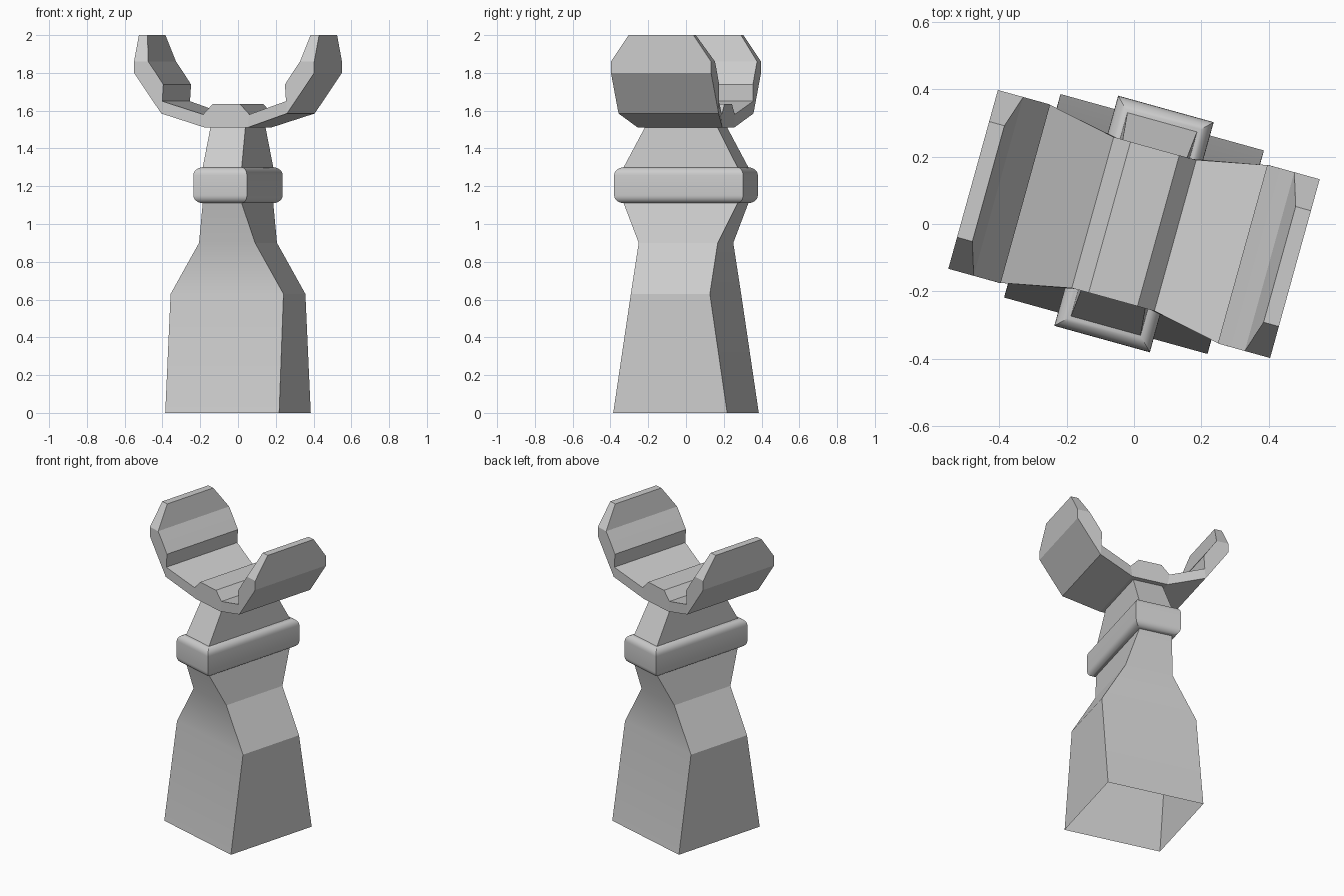
import bpy, bmesh, math

cube = bpy.data.objects.get("Cube")
if cube:
    bpy.data.objects.remove(cube, do_unlink=True)

TURN = math.radians(-15.5)

grey = bpy.data.materials.new("plain_grey")
grey.use_nodes = True
grey.diffuse_color = (0.6, 0.6, 0.6, 1)
bsdf = next(n for n in grey.node_tree.nodes if n.type == 'BSDF_PRINCIPLED')
bsdf.inputs["Base Color"].default_value = (0.6, 0.6, 0.6, 1)


def finish(name, bm, smooth_rule):
    """Make the object, with smooth faces by rule and sharp edges by angle."""
    bmesh.ops.recalc_face_normals(bm, faces=bm.faces)
    bm.normal_update()
    for f in bm.faces:
        f.smooth = smooth_rule(f.normal)
    for e in bm.edges:
        e.smooth = len(e.link_faces) == 2 and e.calc_face_angle() < math.radians(28)
    mesh = bpy.data.meshes.new(name)
    bm.to_mesh(mesh)
    bm.free()
    mesh.materials.append(grey)
    obj = bpy.data.objects.new(name, mesh)
    obj.rotation_euler.z = TURN
    bpy.context.collection.objects.link(obj)
    return obj


def bridge(bm, a, b):
    for i in range(4):
        j = (i + 1) % 4
        bm.faces.new((a[i], a[j], b[j], b[i]))


def loft(sections):
    """Stack rectangular sections given as (height, half width, half depth)."""
    bm = bmesh.new()
    rings = [[bm.verts.new((sx * w, sy * d, z))
              for sx, sy in ((-1, -1), (1, -1), (1, 1), (-1, 1))]
             for z, w, d in sections]
    for a, b in zip(rings, rings[1:]):
        bridge(bm, a, b)
    return bm


# Waisted column, open underneath; front and back are softly shaded
column = loft([(0, 0.313, 0.313), (0.63, 0.31, 0.217), (0.9, 0.154, 0.217),
               (1.11, 0.107, 0.313), (1.3, 0.107, 0.313), (1.51, 0.096, 0.2)])
finish("column", column, lambda n: abs(n.y) > abs(n.x))

# Collar with rounded top and bottom rims
R = 0.042
steps = [math.radians(15 * i) for i in range(7)]
arc = [(1.11 + R * (1 - math.cos(a)), R * math.sin(a)) for a in steps]
arc += [(2.41 - z, out) for z, out in reversed(arc)]
collar = loft([(z, 0.105 + out, 0.312 + out) for z, out in arc])
finish("collar", collar, lambda n: True)


# Cradle with two raised arms and a central ridge
def half_depth(u, z):
    t = min(max((abs(u) - 0.125) / 0.21, 0), 1)
    return 0.232 + 0.043 * t - 0.097 * max(z - 1.86, 0) / 0.14


# Outer and inner points of one half, from the middle to the arm tip
half = [((0.075, 1.51), (0.075, 1.635)),
        ((0.116, 1.51), (0.127, 1.58)),
        ((0.345, 1.585), (0.34, 1.65)),
        ((0.42, 1.692), (0.334, 1.738)),
        ((0.495, 1.8), (0.375, 1.8)),
        ((0.495, 1.86), (0.417, 1.86)),
        ((0.495, 2.0), (0.448, 2.0))]
mirrored = [tuple((-u, z) for u, z in pair) for pair in reversed(half)]
cradle = bmesh.new()
slices = []
for (ou, oz), (iu, iz) in mirrored + half:
    do, di = half_depth(ou, oz), half_depth(iu, iz)
    slices.append([cradle.verts.new(p) for p in
                   ((ou, -do, oz), (ou, do, oz), (iu, di, iz), (iu, -di, iz))])
for a, b in zip(slices, slices[1:]):
    bridge(cradle, a, b)
for tip in (slices[0], slices[-1]):
    cradle.faces.new(tip)
finish("cradle", cradle, lambda n: False)
